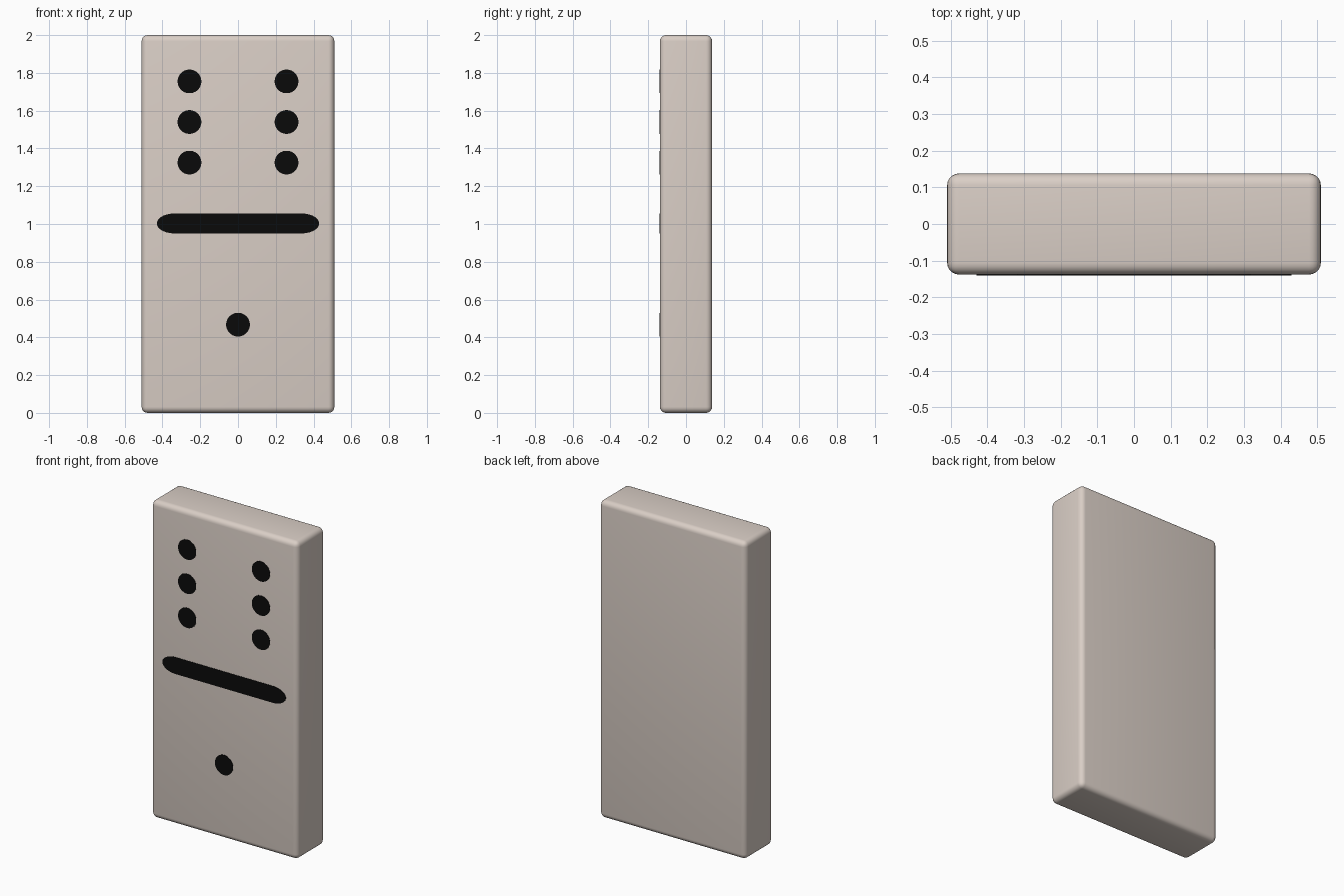
import bpy, bmesh, math

if "Cube" in bpy.data.objects:
    bpy.data.objects.remove(bpy.data.objects["Cube"])


def material(name, rgb):
    m = bpy.data.materials.new(name)
    m.diffuse_color = (*rgb, 1.0)
    m.use_nodes = True
    m.node_tree.nodes["Principled BSDF"].inputs["Base Color"].default_value = m.diffuse_color
    return m


ivory = material("warm_ivory", (0.70, 0.62, 0.565))
black = material("black_ink", (0.003, 0.003, 0.003))

W, D, H = 1.02, 0.276, 2.0

# Rounded tile body
bpy.ops.mesh.primitive_cube_add(size=1, location=(0, 0, H / 2))
tile = bpy.context.object
tile.name = "tile_body"
tile.scale = (W, D, H)
bpy.ops.object.transform_apply(location=False, rotation=False, scale=True)
tile.data.materials.append(ivory)
bevel = tile.modifiers.new("rounded_edges", "BEVEL")
bevel.width = 0.032
bevel.segments = 5
bpy.ops.object.modifier_apply(modifier=bevel.name)
bpy.ops.object.shade_smooth_by_angle(angle=math.radians(30))


def plate(name, outline, x, z, thick=0.002):
    """Thin painted plate lying on the front face, from an (x, z) outline."""
    bm = bmesh.new()
    front = bm.faces.new([bm.verts.new((px, -thick, pz)) for px, pz in outline])
    ext = bmesh.ops.extrude_face_region(bm, geom=[front])
    verts = [v for v in ext["geom"] if isinstance(v, bmesh.types.BMVert)]
    bmesh.ops.translate(bm, vec=(0, thick * 2, 0), verts=verts)
    bmesh.ops.recalc_face_normals(bm, faces=bm.faces)
    mesh = bpy.data.meshes.new(name)
    bm.to_mesh(mesh)
    bm.free()
    mesh.materials.append(black)
    ob = bpy.data.objects.new(name, mesh)
    ob.location = (x, -D / 2, z)
    bpy.context.collection.objects.link(ob)
    return ob


def oval(rx, rz, stretch=0.0, n=32):
    """Ellipse outline whose halves are pulled apart sideways by stretch."""
    pts = []
    for i in range(n):
        a = 2 * math.pi * (i + 0.5) / n
        pts.append((rx * math.cos(a) + math.copysign(stretch, math.cos(a)),
                    rz * math.sin(a)))
    return pts


# Six pips above, one below
for side, x in (("left", -0.257), ("right", 0.257)):
    for row, z in (("top", 1.755), ("middle", 1.54), ("bottom", 1.325)):
        plate(f"pip_{side}_{row}", oval(0.063, 0.063), x, z)
plate("pip_lower_half", oval(0.063, 0.063), 0, 0.467)

# Dividing bar with rounded ends
plate("dividing_bar", oval(0.095, 0.053, stretch=0.335), 0, 1.003)
